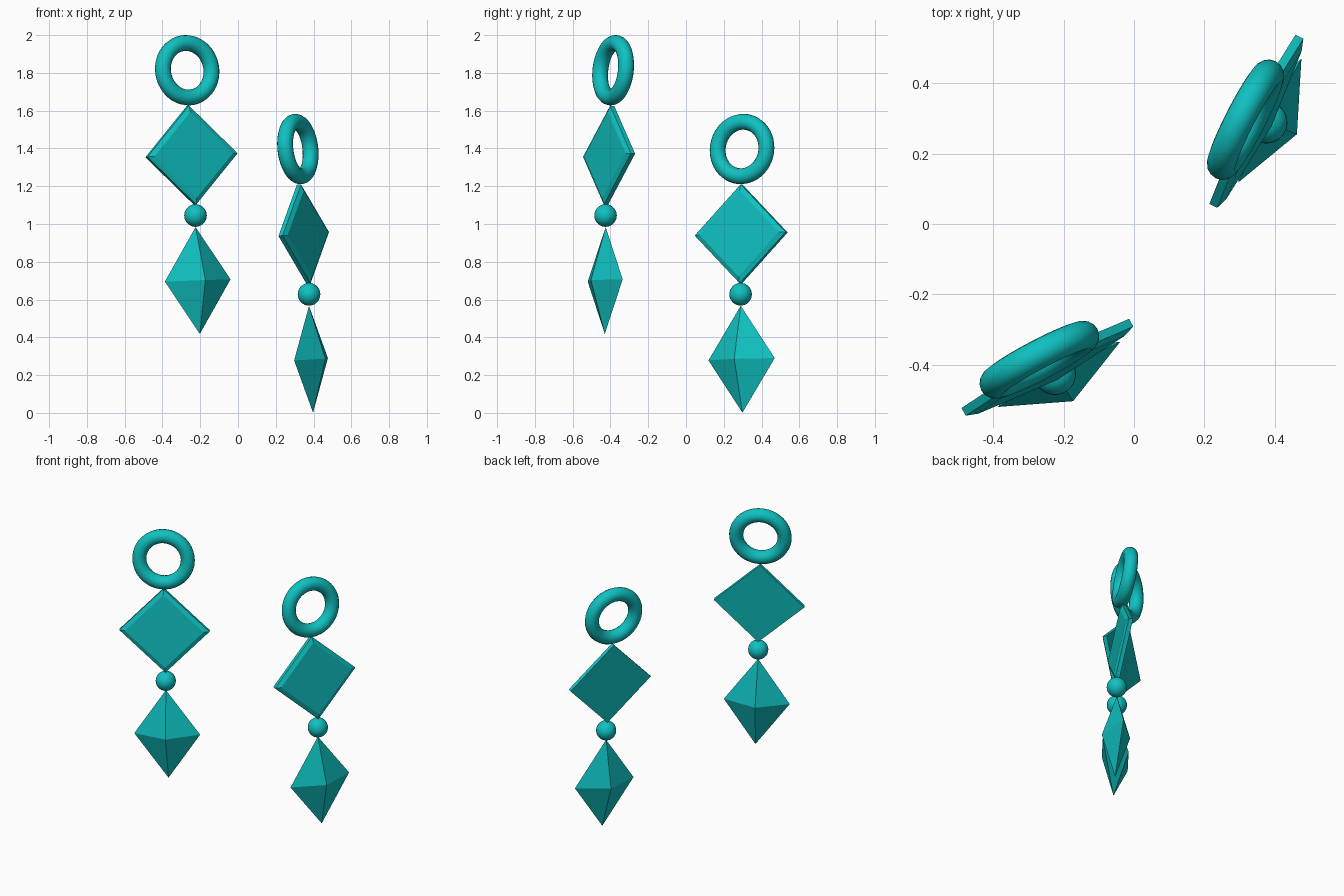
import bpy, bmesh
from math import radians, cos, sin, pi
from mathutils import Matrix, Vector

cube = bpy.data.objects.get("Cube")
if cube:
    bpy.data.objects.remove(cube, do_unlink=True)

TEAL = (0.005, 0.53, 0.53, 1)
teal = bpy.data.materials.new("teal_enamel")
teal.use_nodes = True
teal.diffuse_color = TEAL
teal.node_tree.nodes["Principled BSDF"].inputs["Base Color"].default_value = TEAL


def place(obj, name, frame, centre, pitch=0.0, roll=0.0):
    """Name, colour and hang a part in the frame of its earring."""
    obj.name = obj.data.name = name
    obj.data.materials.append(teal)
    tilt = Matrix.Rotation(radians(roll), 4, 'Y') @ Matrix.Rotation(radians(pitch), 4, 'X')
    obj.matrix_world = frame @ Matrix.Translation(centre) @ tilt


def smooth(obj):
    for face in obj.data.polygons:
        face.use_smooth = True


def mesh_object(bm):
    bmesh.ops.recalc_face_normals(bm, faces=bm.faces[:])
    mesh = bpy.data.meshes.new("part")
    bm.to_mesh(mesh)
    bm.free()
    obj = bpy.data.objects.new("part", mesh)
    bpy.context.collection.objects.link(obj)
    return obj


def make_ring():
    bpy.ops.mesh.primitive_torus_add(major_segments=48, minor_segments=16,
                                     major_radius=0.145, minor_radius=0.042)
    ring = bpy.context.object
    ring.data.transform(Matrix.Rotation(pi / 2, 4, 'X'))
    smooth(ring)
    return ring


def make_plate():
    # diamond layers from the flat back to the bevelled front
    bm = bmesh.new()
    layers = []
    for y, inset in ((0.014, 0), (-0.011, 0), (-0.023, 0.035)):
        w, h = 0.27 - inset, 0.263 - inset
        layers.append([bm.verts.new((x * w, y, z * h))
                       for x, z in ((1, 0), (0, 1), (-1, 0), (0, -1))])
    for a, b in zip(layers, layers[1:]):
        for i in range(4):
            j = (i + 1) % 4
            bm.faces.new((a[i], a[j], b[j], b[i]))
    bm.faces.new(layers[0])
    bm.faces.new(layers[-1])
    return mesh_object(bm)


def make_bead():
    bpy.ops.mesh.primitive_uv_sphere_add(segments=32, ring_count=16, radius=0.06)
    bead = bpy.context.object
    smooth(bead)
    return bead


def make_drop():
    # flattened octahedron
    bm = bmesh.new()
    w, d, h = 0.197, 0.086, 0.283
    top, bottom = bm.verts.new((0, 0, h)), bm.verts.new((0, 0, -h))
    belt = [bm.verts.new((w * cos(i * pi / 2), d * sin(i * pi / 2), 0)) for i in range(4)]
    for i in range(4):
        for tip in (top, bottom):
            bm.faces.new((belt[i], belt[(i + 1) % 4], tip))
    return mesh_object(bm)


# Each earring hangs in a frame centred on its bead
for side, bead_at, yaw in (("right", (-0.225, -0.426, 1.045), 28),
                           ("left", (0.376, 0.289, 0.628), 63)):
    frame = Matrix.Translation(bead_at) @ Matrix.Rotation(radians(yaw), 4, 'Z')
    place(make_ring(), side + "_ring", frame, Vector((-0.02, 0.056, 0.769)), -6, -2)
    place(make_plate(), side + "_diamond_plate", frame, Vector((-0.01, 0.025, 0.319)), -5.2, -2)
    place(make_bead(), side + "_bead", frame, Vector((0, 0, 0)))
    place(make_drop(), side + "_drop", frame, Vector((0.0095, -0.007, -0.344)), -1.5, -1.8)
